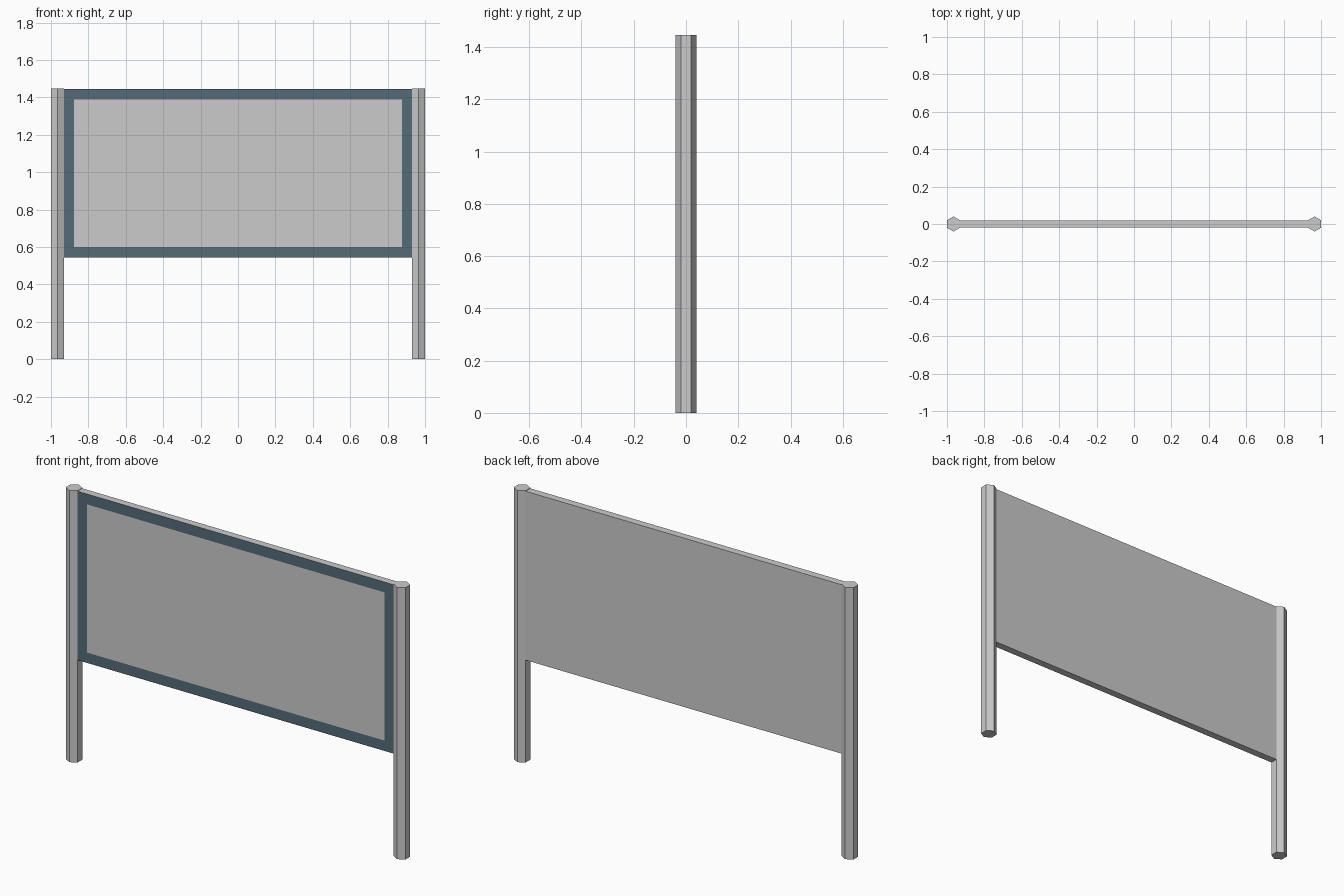
import bpy, bmesh, math
from mathutils import Matrix

if "Cube" in bpy.data.objects:
    bpy.data.objects.remove(bpy.data.objects["Cube"])

HEIGHT = 1.447
POST_R = 0.04
POST_X = 1 - POST_R * math.cos(math.pi / 6)
PANEL_X = POST_X - POST_R * math.cos(math.pi / 6)
PANEL_Z = (0.545, HEIGHT - 0.003)


def make_object(name, bm, materials=()):
    mesh = bpy.data.meshes.new(name)
    bm.to_mesh(mesh)
    bm.free()
    for m in materials:
        mesh.materials.append(m)
    obj = bpy.data.objects.new(name, mesh)
    bpy.context.collection.objects.link(obj)
    return obj


# Hexagonal posts, corners pointing front and back
for side, sign in (("left", -1), ("right", 1)):
    post = bpy.ops.mesh.primitive_cylinder_add(
        vertices=6, radius=POST_R, depth=HEIGHT,
        location=(sign * POST_X, 0, HEIGHT / 2))
    bpy.context.object.name = side + "_post"

# Board between the posts, with a flush coloured border on the front
grey = bpy.data.materials.new("board_grey")
blue = bpy.data.materials.new("border_blue")
blue.diffuse_color = (0.09, 0.15, 0.19, 1)
blue.use_nodes = True
blue.node_tree.nodes["Principled BSDF"].inputs["Base Color"].default_value = blue.diffuse_color

bm = bmesh.new()
z0, z1 = PANEL_Z
bmesh.ops.create_cube(
    bm, size=1,
    matrix=Matrix.Translation((0, 0, (z0 + z1) / 2))
    @ Matrix.Diagonal((2 * PANEL_X, POST_R, z1 - z0, 1)))
bm.normal_update()
front = [f for f in bm.faces if f.normal.y < -0.9]
border = bmesh.ops.inset_region(bm, faces=front, thickness=0.055, use_even_offset=True)
for f in border["faces"]:
    f.material_index = 1
make_object("board", bm, (grey, blue))
